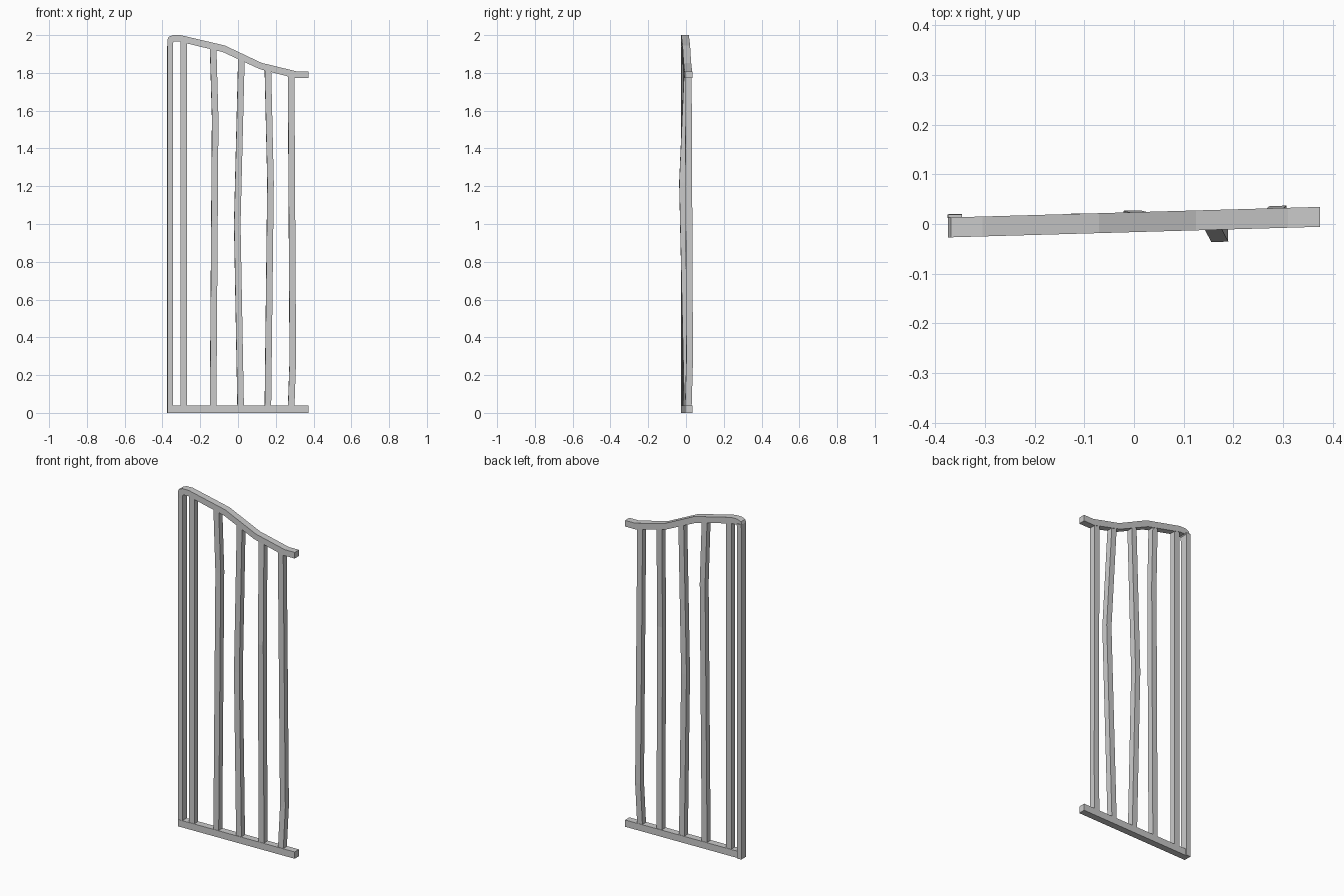
import bpy, bmesh

if "Cube" in bpy.data.objects:
    bpy.data.objects.remove(bpy.data.objects["Cube"])

SLOPE, MID = 0.0285, 0.0037     # the panel is turned slightly about z


def panel_y(x):
    return MID + SLOPE * x


def loft(name, rings):
    """Join matching rings of points into one capped, flat-shaded solid."""
    bm = bmesh.new()
    loops = [[bm.verts.new(p) for p in ring] for ring in rings]
    for a, b in zip(loops, loops[1:]):
        for i in range(len(a)):
            j = (i + 1) % len(a)
            bm.faces.new((a[i], a[j], b[j], b[i]))
    bm.faces.new(loops[0][::-1])
    bm.faces.new(loops[-1])
    bmesh.ops.recalc_face_normals(bm, faces=bm.faces)
    mesh = bpy.data.meshes.new(name)
    bm.to_mesh(mesh)
    bm.free()
    obj = bpy.data.objects.new(name, mesh)
    bpy.context.collection.objects.link(obj)
    return obj


def rail(name, stations, half=0.02):
    """Rail along x; each station is (top x, top z, bottom x, bottom z)."""
    rings = []
    for xt, zt, xb, zb in stations:
        rings.append([(xt, panel_y(xt) - half, zt), (xt, panel_y(xt) + half, zt),
                      (xb, panel_y(xb) + half, zb), (xb, panel_y(xb) - half, zb)])
    loft(name, rings)


def bar(name, path, wx, wy):
    """Upright bar; path is a list of (x, y offset from panel, z)."""
    rings = []
    for x, dy, z in path:
        y = panel_y(x) + dy
        rings.append([(x + sx * wx / 2 - sy * wy / 2 * SLOPE,
                       y + sy * wy / 2 + sx * wx / 2 * SLOPE, z)
                      for sx, sy in ((-1, -1), (1, -1), (1, 1), (-1, 1))])
    loft(name, rings)


# straight bottom rail
rail("bottom_rail", [(-0.374, 0.04, -0.374, 0), (0.374, 0.04, 0.374, 0)])

# wavy top rail with a rounded corner onto the post
rail("top_rail", [
    (-0.374, 1.975, -0.345, 1.94),
    (-0.368, 1.99, -0.343, 1.96),
    (-0.345, 2.0, -0.338, 1.965),
    (-0.305, 2.0, -0.308, 1.965),
    (-0.07, 1.945, -0.08, 1.91),
    (0.125, 1.853, 0.115, 1.82),
    (0.31, 1.808, 0.30, 1.772),
    (0.374, 1.808, 0.374, 1.772)])

# outer post on the left
bar("side_post", [(-0.36, 0.004, 0), (-0.36, 0.004, 1.94), (-0.359, 0.003, 1.975)],
    0.028, 0.045)

# inner bars, most with one slight bend
bars = [
    [(-0.287, 0, 0.02), (-0.287, 0, 1.98)],
    [(-0.132, 0, 0.02), (-0.121, 0.003, 1.56), (-0.132, 0, 1.94)],
    [(0.014, 0, 0.02), (-0.004, 0.006, 1.0), (0.018, 0, 1.88)],
    [(0.158, 0, 0.02), (0.172, -0.027, 1.22), (0.158, 0, 1.825)],
    [(0.281, 0, 0.02), (0.290, 0.007, 0.28), (0.281, 0, 1.795)]]
for i, path in enumerate(bars):
    bar(f"upright_bar_{i + 1}", path, 0.034, 0.035)
